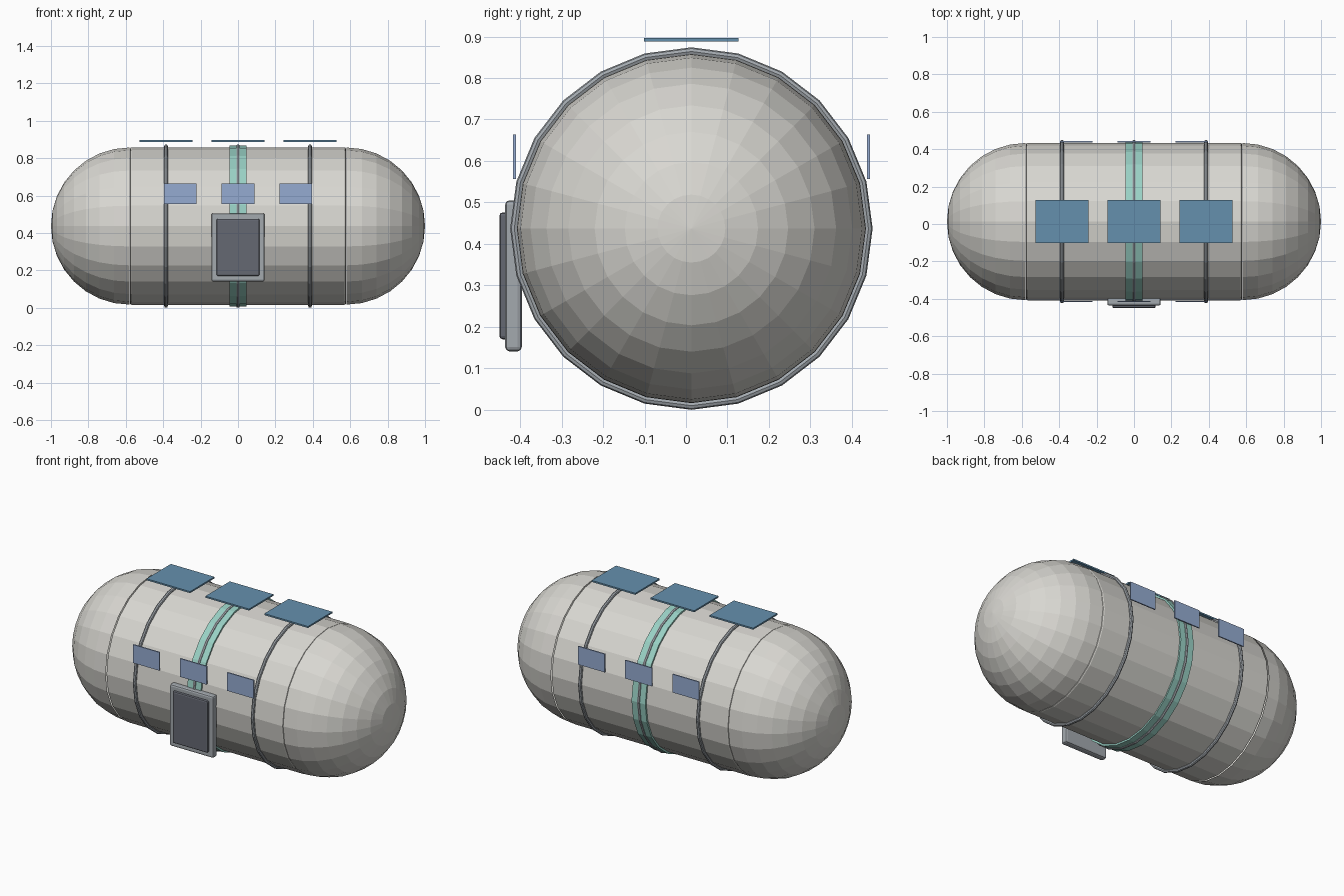
import bpy, bmesh, math
from mathutils import Matrix

default_cube = bpy.data.objects.get("Cube")
if default_cube:
    bpy.data.objects.remove(default_cube, do_unlink=True)

AXIS_Y, AXIS_Z = 0.013, 0.437   # centre line of the hull
RADIUS, HALF = 0.42, 0.578      # hull radius and half length of the barrel
SIDES = 24
TO_X = Matrix.Rotation(math.radians(90), 4, 'Y')


def material(name, r, g, b):
    m = bpy.data.materials.new(name)
    m.use_nodes = True
    m.diffuse_color = (r, g, b, 1)
    bsdf = next(n for n in m.node_tree.nodes if n.type == 'BSDF_PRINCIPLED')
    bsdf.inputs["Base Color"].default_value = (r, g, b, 1)
    return m


HULL = material("warm white hull", 0.69, 0.68, 0.64)
METAL = material("grey metal", 0.37, 0.40, 0.43)
TEAL = material("teal stripe", 0.32, 0.64, 0.56)
SOLAR = material("solar blue", 0.13, 0.28, 0.42)
GLASS = material("window blue", 0.30, 0.41, 0.64)
DARK = material("dark door grey", 0.13, 0.14, 0.17)


def finish(name, bm, mat, location, bevel=0, segments=2):
    mesh = bpy.data.meshes.new(name)
    bm.to_mesh(mesh)
    bm.free()
    mesh.materials.append(mat)
    ob = bpy.data.objects.new(name, mesh)
    ob.location = location
    bpy.context.collection.objects.link(ob)
    if bevel:
        mod = ob.modifiers.new("Bevel", 'BEVEL')
        mod.width, mod.segments = bevel, segments
        mod.limit_method, mod.angle_limit = 'ANGLE', math.radians(40)
    return ob


def box(name, size, location, mat, bevel=0):
    bm = bmesh.new()
    bmesh.ops.create_cube(bm, size=1, matrix=Matrix.Diagonal((*size, 1)))
    return finish(name, bm, mat, location, bevel)


def drum(name, radius, length, mat, bevel=0):
    bm = bmesh.new()
    bmesh.ops.create_cone(bm, cap_ends=True, segments=SIDES, radius1=radius,
                          radius2=radius, depth=length, matrix=TO_X)
    return finish(name, bm, mat, (0, AXIS_Y, AXIS_Z), bevel)


def dome(name, side):
    bm = bmesh.new()
    bmesh.ops.create_uvsphere(bm, u_segments=SIDES, v_segments=16,
                              radius=RADIUS, matrix=TO_X)
    # Keep the outward half only
    inner = [v for v in bm.verts if v.co.x * side < -0.001]
    bmesh.ops.delete(bm, geom=inner, context='VERTS')
    return finish(name, bm, HULL, (side * (1 - RADIUS), AXIS_Y, AXIS_Z))


def hoop(name, x):
    bpy.ops.mesh.primitive_torus_add(
        major_segments=SIDES, minor_segments=8, major_radius=0.427,
        minor_radius=0.01, location=(x, AXIS_Y, AXIS_Z),
        rotation=(0, math.radians(90), 0))
    ob = bpy.context.object
    ob.name = name
    ob.data.materials.append(METAL)


# Hull
drum("hull_barrel", RADIUS + 0.001, 2 * HALF, HULL, bevel=0.01)
dome("left_end_dome", 1)
dome("right_end_dome", -1)
drum("centre_stripe", 0.431, 0.09, TEAL)

# Hoops, roof panels and windows along the length
for label, step in (("right", -1), ("centre", 0), ("left", 1)):
    hoop(label + "_hoop", step * 0.385)
    box(label + "_roof_panel", (0.285, 0.228, 0.009),
        (step * 0.385, AXIS_Y, 0.892), SOLAR)
    for face, side in (("front", -1), ("back", 1)):
        box(f"{label}_{face}_window", (0.174, 0.007, 0.108),
            (step * 0.308, AXIS_Y + side * 0.427, 0.61), GLASS)

# Entry door
box("door_frame", (0.286, 0.04, 0.364), (0, -0.416, 0.323), METAL, bevel=0.01)
box("door_panel", (0.23, 0.03, 0.306), (0, -0.435, 0.323), DARK, bevel=0.008)
